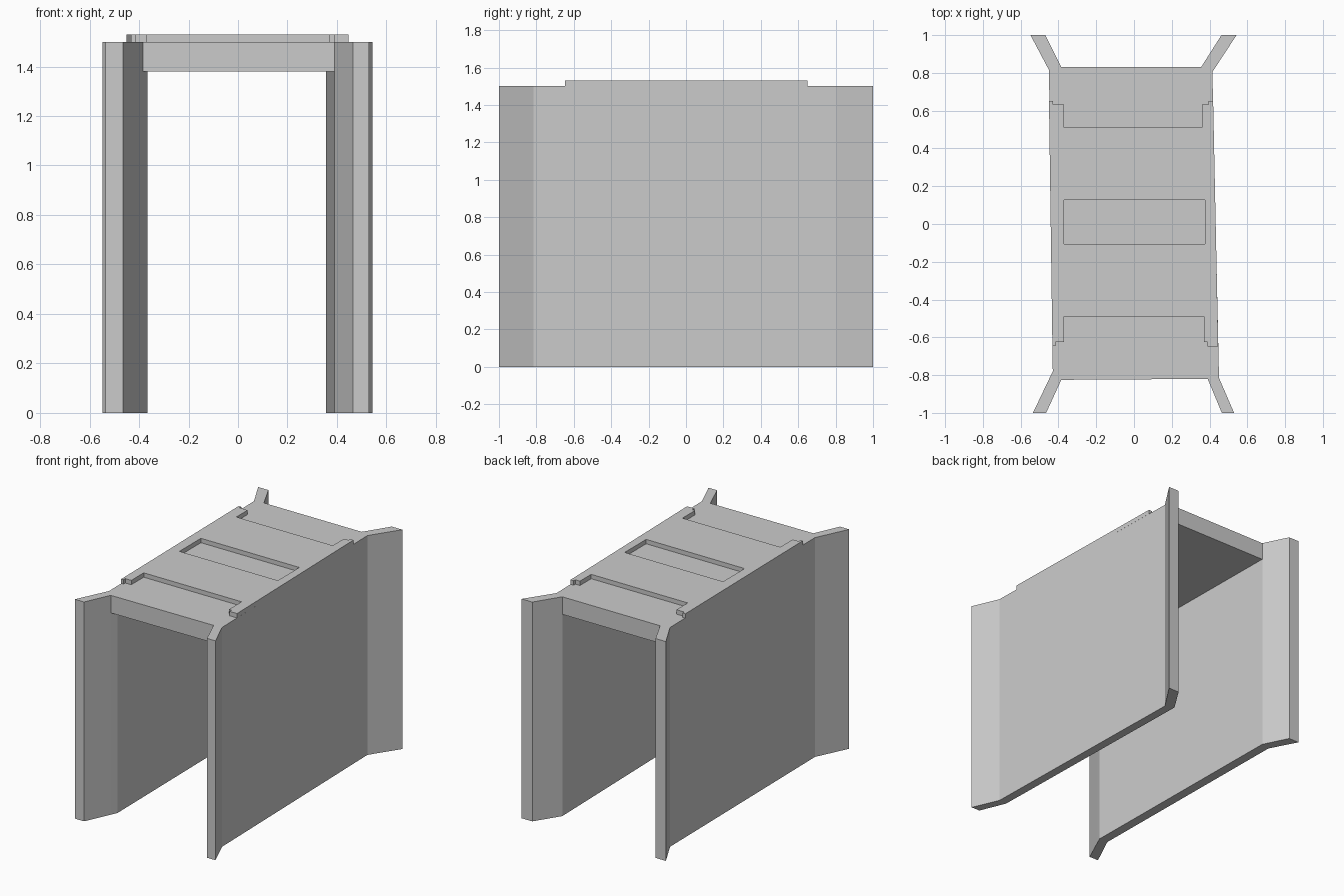
import bpy, bmesh

if "Cube" in bpy.data.objects:
    bpy.data.objects.remove(bpy.data.objects["Cube"])


def prism(name, loops, z0, z1):
    """Extrude a flat outline (first loop) with optional holes from z0 to z1."""
    bm = bmesh.new()
    edges = []
    for loop in loops:
        vs = [bm.verts.new((x, y, z0)) for x, y in loop]
        edges += [bm.edges.new((a, b)) for a, b in zip(vs, vs[1:] + vs[:1])]
    bmesh.ops.triangle_fill(bm, use_beauty=True, use_dissolve=False, edges=edges)
    ext = bmesh.ops.extrude_face_region(bm, geom=bm.faces[:], use_keep_orig=True)
    for v in ext["geom"]:
        if isinstance(v, bmesh.types.BMVert):
            v.co.z = z1
    bmesh.ops.recalc_face_normals(bm, faces=bm.faces[:])
    me = bpy.data.meshes.new(name)
    bm.to_mesh(me)
    bm.free()
    ob = bpy.data.objects.new(name, me)
    bpy.context.collection.objects.link(ob)
    return ob


WALL_TOP, ROOF_BOTTOM, PLATE_TOP = 1.50, 1.38, 1.53

# Inner wall lines, front to back (shared by walls and roof)
left_in = [(-0.385, -0.825), (-0.365, -0.78), (-0.385, 0.83)]
right_in = [(0.39, -0.82), (0.355, 0.83)]

# Side walls with flared ends
prism("left_wall", [[(-0.535, -1), (-0.465, -1)] + left_in +
                    [(-0.47, 1), (-0.548, 1), (-0.45, 0.815), (-0.43, -0.78)]],
      0, WALL_TOP)
prism("right_wall", [[(0.53, -1), (0.465, -1)] + right_in +
                     [(0.463, 1), (0.543, 1), (0.415, 0.805), (0.45, -0.815)]],
      0, WALL_TOP)

# Roof slab spanning the walls
prism("roof_slab", [left_in + right_in[::-1]], ROOF_BOTTOM, WALL_TOP)

# Raised roof plate: notched at both ends, window in the middle
plate = [
    (-0.45, 0.65), (-0.43, 0.65), (-0.43, 0.632), (-0.37, 0.632),
    (-0.37, 0.51), (0.36, 0.51), (0.36, 0.632), (0.395, 0.632),
    (0.395, 0.65), (0.419, 0.65),
    (0.446, -0.648), (0.39, -0.648), (0.39, -0.625), (0.37, -0.625),
    (0.37, -0.49), (-0.37, -0.49), (-0.37, -0.625), (-0.415, -0.625),
    (-0.415, -0.645), (-0.432, -0.645)]
window = [(-0.37, -0.105), (0.375, -0.105), (0.375, 0.128), (-0.37, 0.128)]
prism("roof_plate", [plate, window], WALL_TOP, PLATE_TOP)
